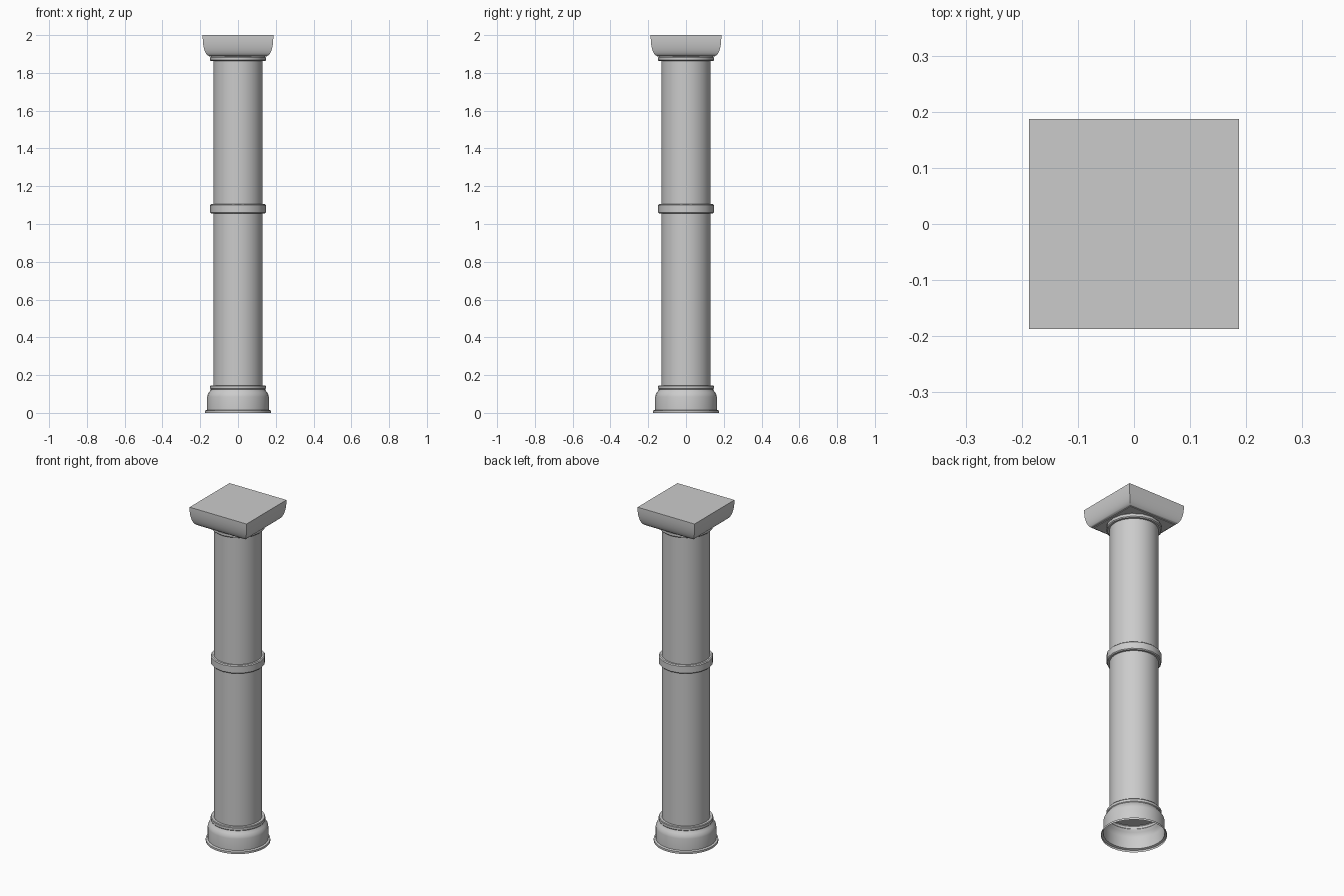
import bpy, bmesh
from math import cos, sin, pi, radians

cube = bpy.data.objects.get("Cube")
if cube:
    bpy.data.objects.remove(cube)

stone = bpy.data.materials.new("grey stone")
stone.use_nodes = True
grey = (0.6, 0.6, 0.6, 1)
stone.diffuse_color = grey
stone.node_tree.nodes["Principled BSDF"].inputs["Base Color"].default_value = grey


def lathe(name, profile, sides, cap_bottom=False, cap_top=False, turn=0.0):
    """Stack rings of (radius, height) and bridge them with quads."""
    bm = bmesh.new()
    rings = []
    for r, z in profile:
        angles = [turn + 2 * pi * i / sides for i in range(sides)]
        rings.append([bm.verts.new((r * cos(a), r * sin(a), z)) for a in angles])
    for low, high in zip(rings, rings[1:]):
        for i in range(sides):
            j = (i + 1) % sides
            bm.faces.new((low[i], low[j], high[j], high[i]))
    if cap_bottom:
        bm.faces.new(rings[0][::-1])
    if cap_top:
        bm.faces.new(rings[-1])
    mesh = bpy.data.meshes.new(name)
    bm.to_mesh(mesh)
    bm.free()
    mesh.materials.append(stone)
    obj = bpy.data.objects.new(name, mesh)
    bpy.context.collection.objects.link(obj)
    bpy.ops.object.select_all(action='DESELECT')
    obj.select_set(True)
    bpy.context.view_layer.objects.active = obj
    bpy.ops.object.shade_smooth_by_angle(angle=radians(35))
    return obj


def band(name, inner, outer, bottom, top, bevel, sides):
    """A collar with softened rims."""
    profile = [(inner, bottom), (outer - bevel, bottom), (outer, bottom + bevel),
               (outer, top - bevel), (outer - bevel, top), (inner, top)]
    return lathe(name, profile, sides)


SHAFT = 0.13

# Hollow flared base, open underneath
lathe("base", [(0.174, 0), (0.174, 0.012), (0.163, 0.016), (0.163, 0.085),
               (0.160, 0.098), (0.153, 0.110), (0.146, 0.119), (0.144, 0.124),
               (0.147, 0.128), (0.147, 0.142), (0.144, 0.146), (SHAFT, 0.146)], 32)

# Shaft and its collars
lathe("shaft", [(SHAFT, 0.146), (SHAFT, 1.89)], 32, cap_bottom=True)
band("middle_ring", SHAFT, 0.147, 1.056, 1.105, 0.005, 16)
band("neck_ring", SHAFT, 0.147, 1.862, 1.887, 0.005, 16)

# Square capital with a rounded flare
steps = 8
flare = [(0.152, 1.887)]
for i in range(steps + 1):
    a = pi / 2 * i / steps
    flare.append((0.154 + 0.033 * sin(a), 1.99 - 0.1 * cos(a)))
flare.append((0.187, 2.0))
lathe("capital", [(half * 2 ** 0.5, z) for half, z in flare], 4,
      cap_bottom=True, cap_top=True, turn=pi / 4)
